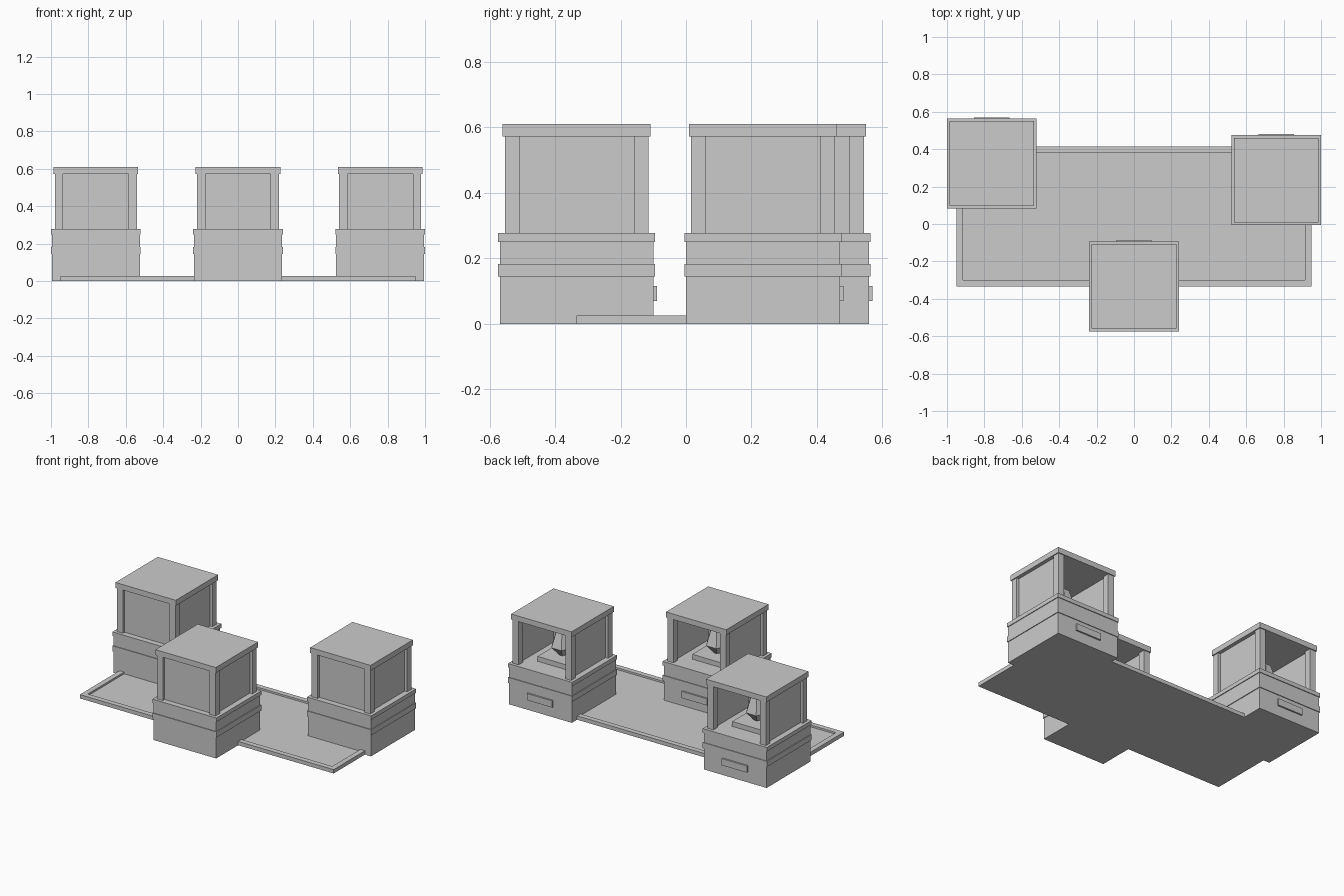
import bpy
import bmesh
import math

cube = bpy.data.objects.get("Cube")
if cube:
    bpy.data.objects.remove(cube, do_unlink=True)

grey = bpy.data.materials.new("light grey")
grey.use_nodes = True
COLOUR = (0.6, 0.6, 0.6, 1)
grey.diffuse_color = COLOUR
grey.node_tree.nodes["Principled BSDF"].inputs["Base Color"].default_value = COLOUR


def finish(bm, name):
    mesh = bpy.data.meshes.new(name)
    bm.to_mesh(mesh)
    bm.free()
    mesh.materials.append(grey)
    obj = bpy.data.objects.new(name, mesh)
    bpy.context.scene.collection.objects.link(obj)
    return obj


def box(name, x, y, z0, z1, half_x, half_y):
    """Box centred on x, y, reaching from z0 to z1."""
    bm = bmesh.new()
    bmesh.ops.create_cube(bm, size=2)
    for v in bm.verts:
        v.co = (x + v.co.x * half_x, y + v.co.y * half_y, z1 if v.co.z > 0 else z0)
    return finish(bm, name)


def gem(name, x, y):
    """Six-sided faceted exhibit, narrow at the foot and the top."""
    bm = bmesh.new()
    rings = []
    for radius, z in ((0.02, 0.31), (0.075, 0.37), (0.04, 0.48)):
        angles = [math.tau * i / 6 for i in range(6)]
        rings.append([bm.verts.new((x + radius * math.cos(a), y + radius * math.sin(a), z))
                      for a in angles])
    for low, high in zip(rings, rings[1:]):
        for i in range(6):
            j = (i + 1) % 6
            bm.faces.new((low[i], low[j], high[j], high[i]))
    bm.faces.new(rings[0][::-1])
    bm.faces.new(rings[-1])
    return finish(bm, name)


def display_case(side, x, y):
    # plinth with two projecting bands and a label on the back
    box(side + "_plinth", x, y, 0, 0.275, 0.235, 0.235)
    box(side + "_lower_band", x, y, 0.145, 0.183, 0.24, 0.24)
    box(side + "_upper_band", x, y, 0.25, 0.277, 0.24, 0.24)
    box(side + "_label", x, y + 0.24, 0.07, 0.115, 0.095, 0.006)
    # corner posts and lid
    for sx in (-1, 1):
        for sy in (-1, 1):
            box(side + "_post", x + sx * 0.197, y + sy * 0.197, 0.277, 0.573, 0.0225, 0.0225)
    box(side + "_lid", x, y, 0.573, 0.61, 0.226, 0.226)
    # recessed panels on the front and both sides, the back is open
    box(side + "_front_panel", x, y - 0.195, 0.277, 0.573, 0.175, 0.006)
    for sx in (-1, 1):
        box(side + "_side_panel", x + sx * 0.195, y, 0.277, 0.573, 0.006, 0.175)
    # exhibit on its stand
    box(side + "_stand", x, y, 0.277, 0.31, 0.11, 0.11)
    gem(side + "_gem", x, y)


for side, x, y in (("right", -0.76, 0.324), ("front", 0, -0.334), ("left", 0.76, 0.235)):
    display_case(side, x, y)

# floor mat with a sunken middle
mat = box("floor_mat", 0, 0.04, 0, 0.026, 0.95, 0.374)
bm = bmesh.new()
bm.from_mesh(mat.data)
bm.normal_update()
top = [f for f in bm.faces if f.normal.z > 0.9]
bmesh.ops.inset_region(bm, faces=top, thickness=0.05)
bmesh.ops.inset_region(bm, faces=top, thickness=0.0005, depth=-0.012)
bm.to_mesh(mat.data)
bm.free()
